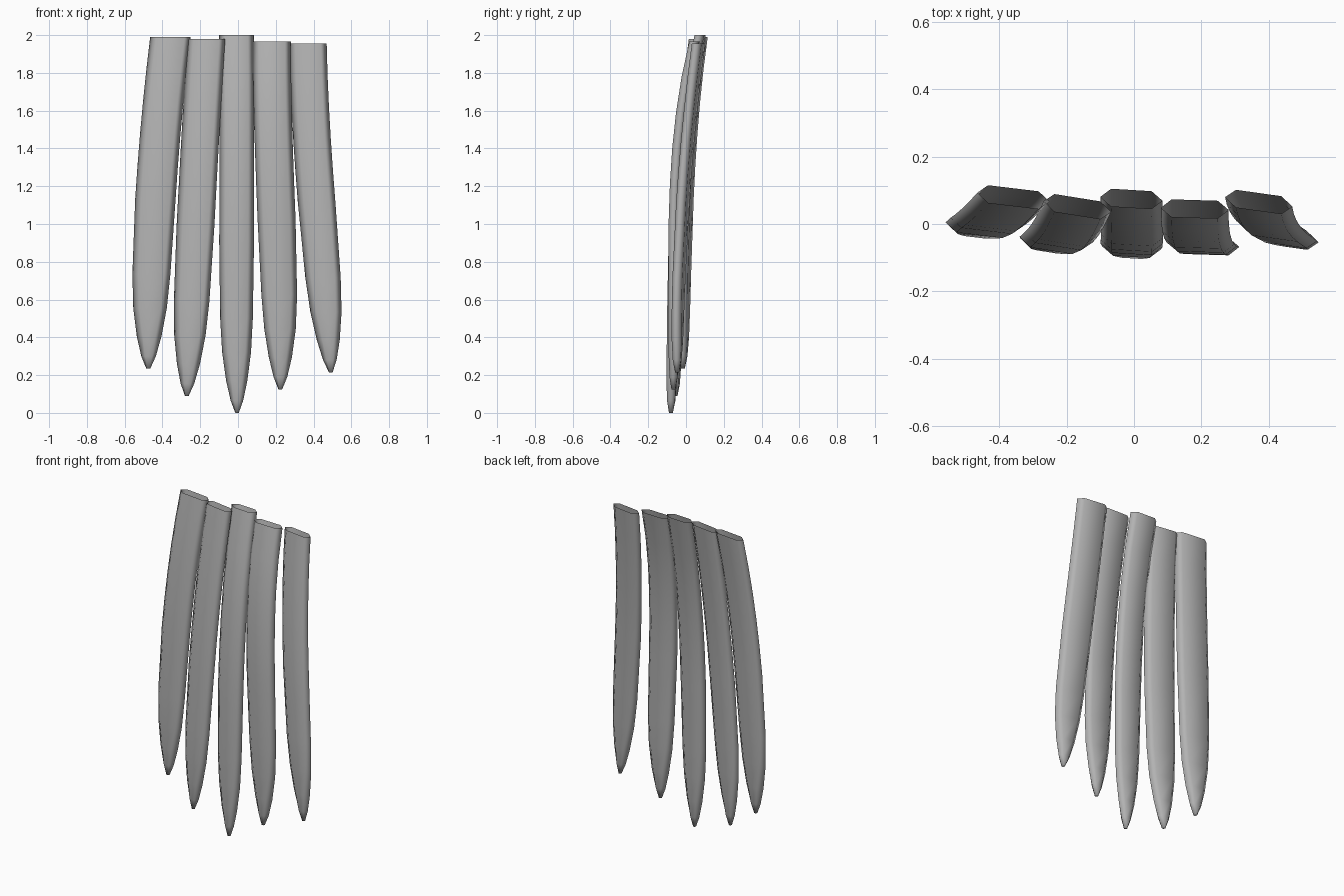
import bpy, bmesh

if "Cube" in bpy.data.objects:
    bpy.data.objects.remove(bpy.data.objects["Cube"])

grey = bpy.data.materials.new("neutral_grey")
grey.diffuse_color = (0.45, 0.45, 0.45, 1)
grey.use_nodes = True
grey.node_tree.nodes["Principled BSDF"].inputs["Base Color"].default_value = grey.diffuse_color

# Shared outline: (height above tip, share of full width)
TAPER = [(0, .1), (.065, .36), (.17, .61), (.32, .83), (.5, .94), (.9, 1)]
UPPER_STEPS = 5

# name: top z, tip z, width, tilt, centre x and centre y at (top, 1.4, 0.6, tip)
STRIPS = {
    "strip_outer_left": (1.99, .235, .214, -.12,
                         (-.358, -.418, -.464, -.475), (.08, .02, -.01, -.017)),
    "strip_inner_left": (1.98, .09, .2, -.16,
                         (-.168, -.203, -.245, -.271), (.052, -.015, -.053, -.056)),
    "strip_middle": (2.0, 0, .184, -.06,
                     (-.008, -.006, -.008, -.005), (.075, -.03, -.07, -.08)),
    "strip_inner_right": (1.965, .125, .201, -.03,
                          (.18, .19, .219, .224), (.045, -.045, -.065, -.067)),
    "strip_outer_right": (1.955, .215, .199, -.14,
                          (.37, .395, .46, .491), (.066, .005, -.041, -.047)),
}


def bend(z, knots, values):
    """Smooth cubic through four points."""
    total = 0
    for i, v in enumerate(values):
        for j, k in enumerate(knots):
            if j != i:
                v *= (z - k) / (knots[i] - k)
        total += v
    return total


def section(bm, cx, cy, z, width, tilt, thick):
    """Flattened hexagonal ring with pointed side edges."""
    w = width / 2
    f = w - min(0.032, w * 0.5)
    pts = [(-w, 0), (-f, -thick), (f, -thick), (w, 0), (f, thick), (-f, thick)]
    return [bm.verts.new((cx + x, cy + y + tilt * x, z)) for x, y in pts]


def build_strip(name, top, tip, width, tilt, xs, ys):
    # Tapered lower rows, then even rows up to the open end
    last_h = TAPER[-1][0]
    step = (top - tip - last_h) / UPPER_STEPS
    rows = TAPER + [(last_h + step * (i + 1), 1) for i in range(UPPER_STEPS)]
    knots = (top, 1.4, 0.6, tip)
    bm = bmesh.new()
    rings = []
    for h, share in rows:
        z = tip + h
        thick = min(0.026, 0.010 + h * 0.17)
        rings.append(section(bm, bend(z, knots, xs), bend(z, knots, ys), z,
                             width * share, tilt, thick))
    # Side walls, open at the top
    for a, b in zip(rings, rings[1:]):
        for k in range(6):
            n = (k + 1) % 6
            bm.faces.new((a[k], a[n], b[n], b[k]))
    # Closed tip
    bm.faces.new(rings[0][::-1])
    me = bpy.data.meshes.new(name)
    bm.to_mesh(me)
    bm.free()
    me.materials.append(grey)
    for p in me.polygons:
        p.use_smooth = True
    ob = bpy.data.objects.new(name, me)
    bpy.context.collection.objects.link(ob)


for strip_name, spec in STRIPS.items():
    build_strip(strip_name, *spec)
